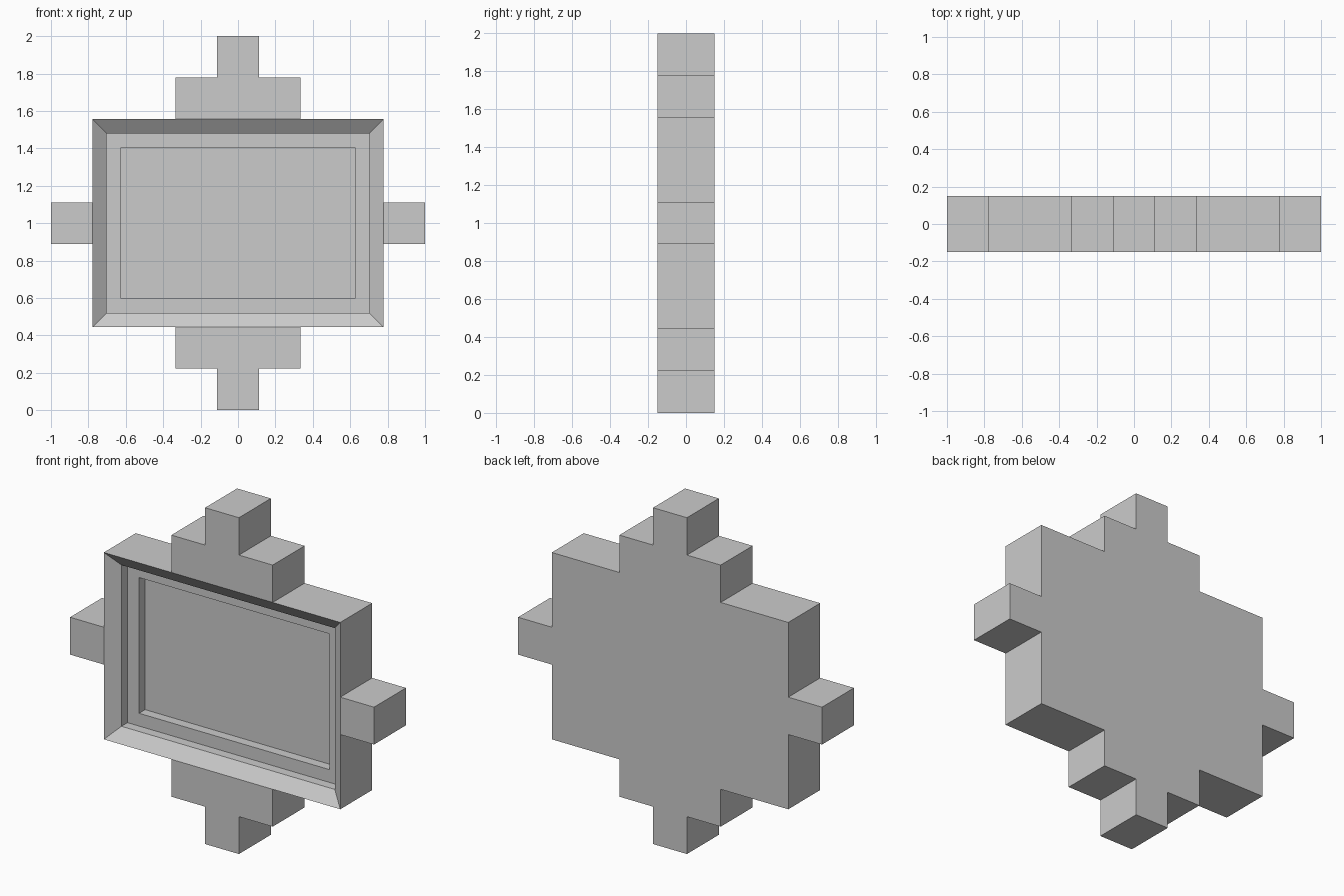
import bpy, bmesh
from mathutils import Vector

if "Cube" in bpy.data.objects:
    bpy.data.objects.remove(bpy.data.objects["Cube"])

U = 1 / 9          # step grid of the outline
HALF = 0.15        # half thickness
FRAME = 0.076      # width of each frame band
STEP = 0.057       # depth of each recess step

# Stepped outline: one quarter mirrored into a closed loop
q = [(9, 1), (7, 1), (7, 5), (3, 5), (3, 7), (1, 7), (1, 9)]
half = q + [(-x, z) for x, z in reversed(q)]
outline = half + [(-x, -z) for x, z in half]

bm = bmesh.new()
front = [bm.verts.new((x * U, -HALF, 1 + z * U)) for x, z in outline]
back = [bm.verts.new((x * U, HALF, 1 + z * U)) for x, z in outline]
n = len(outline)

# Back plate and side walls
bm.faces.new(back)
for i in range(n):
    j = (i + 1) % n
    bm.faces.new((front[i], front[j], back[j], back[i]))


def front_face(test):
    return bm.faces.new([v for v, p in zip(front, outline) if test(*p)])


# Front: stepped tabs above and below, small tabs at the sides, centre panel
for s in (1, -1):
    front_face(lambda x, z: z * s >= 5 and abs(x) <= 3)
    front_face(lambda x, z: x * s >= 7 and abs(z) <= 1)
panel = front_face(lambda x, z: abs(x) <= 7 and abs(z) <= 5)
bmesh.ops.recalc_face_normals(bm, faces=bm.faces[:])


def sink(face):
    """Push a face straight back, leaving a wall around it."""
    face = bmesh.ops.extrude_face_region(bm, geom=[face])["geom"]
    face = next(f for f in face if isinstance(f, bmesh.types.BMFace))
    bmesh.ops.translate(bm, verts=face.verts[:], vec=Vector((0, STEP, 0)))
    return face


def remove_old(face):
    bmesh.ops.delete(bm, geom=[face], context='FACES_ONLY')


# Sloped bezel, straight wall, flat ledge, then the recessed screen panel
bmesh.ops.inset_individual(bm, faces=[panel], thickness=FRAME,
                           depth=-STEP, use_even_offset=True)
ledge = sink(panel)
if panel.is_valid:
    remove_old(panel)
bmesh.ops.inset_individual(bm, faces=[ledge], thickness=FRAME,
                           use_even_offset=True)
screen = sink(ledge)
if ledge.is_valid:
    remove_old(ledge)

# Merge coplanar strips left on the bezel and walls
bmesh.ops.recalc_face_normals(bm, faces=bm.faces[:])

mesh = bpy.data.meshes.new("stepped_wall_frame")
bm.to_mesh(mesh)
bm.free()
obj = bpy.data.objects.new("stepped_wall_frame", mesh)
bpy.context.collection.objects.link(obj)
